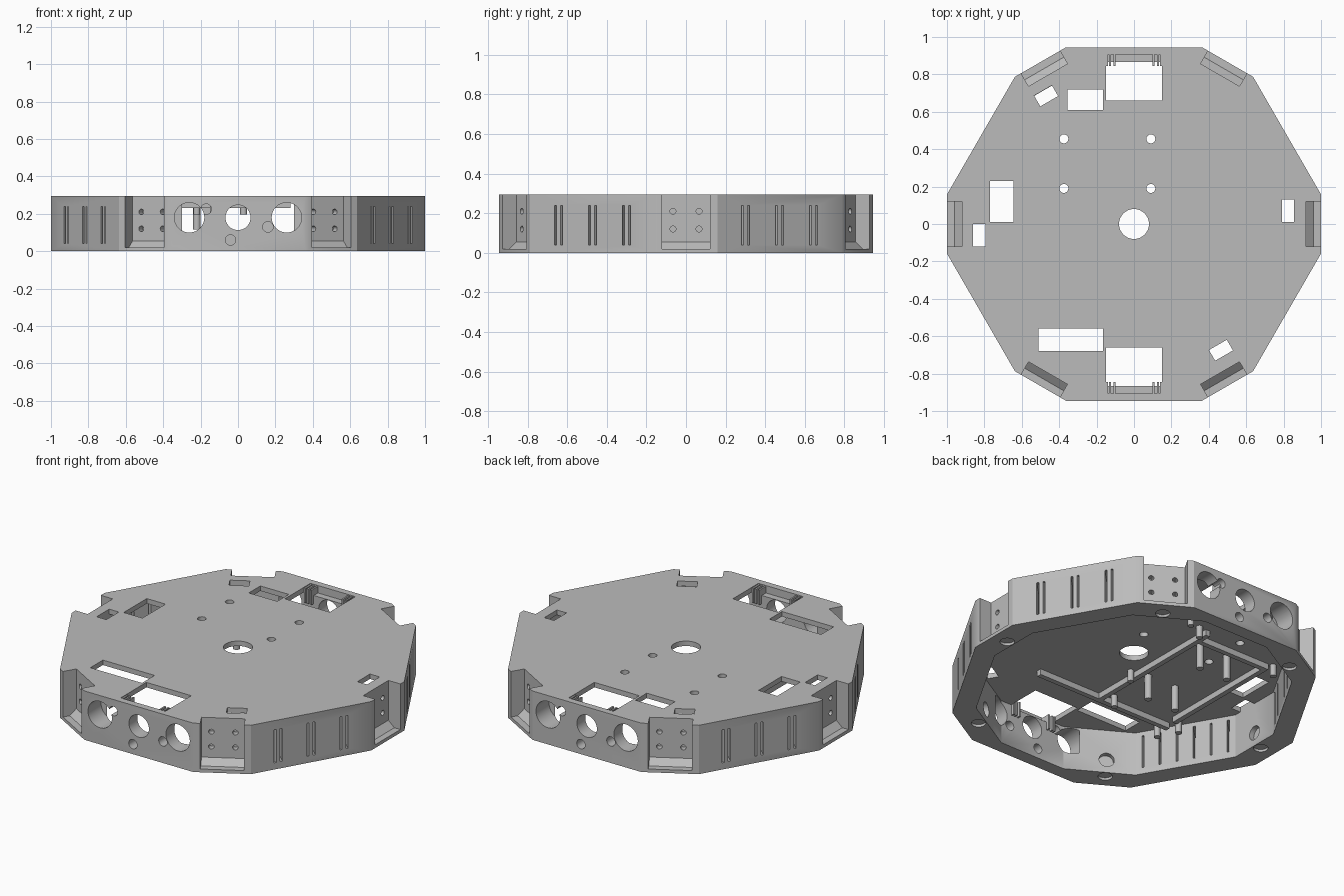
import bpy, bmesh
from math import radians, cos, sin, pi
from mathutils import Matrix, Vector

if "Cube" in bpy.data.objects:
    bpy.data.objects.remove(bpy.data.objects["Cube"], do_unlink=True)

HEIGHT, PLATE = 0.295, 0.265
grey = bpy.data.materials.new("plain grey")
grey.use_nodes = True
grey.diffuse_color = (0.5, 0.5, 0.5, 1)
grey.node_tree.nodes["Principled BSDF"].inputs["Base Color"].default_value = (0.5, 0.5, 0.5, 1)


def box(bm, lo, hi, frame=Matrix()):
    lo, hi = Vector(lo), Vector(hi)
    m = frame @ Matrix.Translation((lo + hi) / 2) @ Matrix.Diagonal((*(hi - lo), 1))
    bmesh.ops.create_cube(bm, size=1, matrix=m)


def rod(bm, centre, radius, depth, frame=Matrix(), axis="Z", sides=40):
    turn = Matrix.Rotation(pi / 2, 4, "Y") if axis == "X" else Matrix()
    bmesh.ops.create_cone(bm, cap_ends=True, segments=sides, radius1=radius, radius2=radius,
                          depth=depth, matrix=frame @ Matrix.Translation(centre) @ turn)


def extrude_profile(bm, points, half_width, frame):
    """Profile in the radial / vertical plane, extruded sideways."""
    verts = [bm.verts.new(frame @ Vector((r, -half_width, z))) for r, z in points]
    face = bm.faces.new(verts)
    ext = bmesh.ops.extrude_face_region(bm, geom=[face])
    moved = [v for v in ext["geom"] if isinstance(v, bmesh.types.BMVert)]
    bmesh.ops.translate(bm, verts=moved, vec=frame.to_3x3() @ Vector((0, 2 * half_width, 0)))


def twelve_sided(bm, short, side, front, z0, z1):
    """Block trimmed by twelve vertical planes."""
    box(bm, (-1.5, -1.5, z0), (1.5, 1.5, z1))
    for i in range(12):
        d = short if i % 2 == 0 else (front if i % 6 == 3 else side)
        n = Vector((cos(i * pi / 6), sin(i * pi / 6), 0))
        geom = bm.verts[:] + bm.edges[:] + bm.faces[:]
        cut = bmesh.ops.bisect_plane(bm, geom=geom, plane_co=n * d, plane_no=n, clear_outer=True)
        edges = [e for e in cut["geom_cut"] if isinstance(e, bmesh.types.BMEdge)]
        bmesh.ops.contextual_create(bm, geom=edges)


def make(name, bm):
    bmesh.ops.recalc_face_normals(bm, faces=bm.faces[:])
    mesh = bpy.data.meshes.new(name)
    bm.to_mesh(mesh)
    bm.free()
    mesh.materials.append(grey)
    ob = bpy.data.objects.new(name, mesh)
    bpy.context.scene.collection.objects.link(ob)
    return ob


def subtract(body, cutter):
    mod = body.modifiers.new("cut", "BOOLEAN")
    mod.operation, mod.solver, mod.use_self = "DIFFERENCE", "EXACT", True
    mod.object = cutter
    bpy.context.view_layer.update()
    graph = bpy.context.evaluated_depsgraph_get()
    mesh = bpy.data.meshes.new_from_object(body.evaluated_get(graph))
    body.modifiers.clear()
    body.data = mesh
    bpy.data.objects.remove(cutter, do_unlink=True)


def spin(degrees):
    return Matrix.Rotation(radians(degrees), 4, "Z")


# Hollow shell, open underneath
bm = bmesh.new()
twelve_sided(bm, 1.0, 0.945, 0.945, 0, HEIGHT)
housing = make("housing", bm)
bm = bmesh.new()
twelve_sided(bm, 0.86, 0.825, 0.865, -0.2, PLATE)
subtract(housing, make("cavity_cutter", bm))

bm = bmesh.new()
# Corner pockets with sloped sill, screw holes and foot recesses
pocket = [(0.92, 0.055), (0.96, 0.02), (1.1, 0.02), (1.1, 0.4), (0.92, 0.4)]
for i in range(6):
    f = spin(60 * i)
    extrude_profile(bm, pocket, 0.12, f)
    for s in (-0.066, 0.066):
        for z in (0.12, 0.21):
            rod(bm, (0.91, s, z), 0.015, 0.06, f, "X", 20)
    rod(bm, (0.905, 0, 0), 0.04, 0.03, f)
    rod(bm, (0.86, 0, 0.08), 0.042, 0.06, f, "X")

# Paired vent slots flaring inward on the four side walls
for a in (30, 150, 210, 330):
    for p in (-0.198, 0, 0.198):
        for s in (-1, 1):
            f = spin(a) @ Matrix.Translation((0.885, p + s * 0.034, 0)) @ spin(-15 * s)
            box(bm, (-0.09, -0.006, 0.04), (0.09, 0.006, 0.24), f)

# Sensor holes and tray openings on front and back
for a in (0, 180):
    f = spin(a)
    for x, z, r in ((-0.26, 0.18, 0.08), (0, 0.18, 0.067), (0.26, 0.18, 0.08),
                    (-0.17, 0.225, 0.028), (-0.04, 0.06, 0.028), (0.16, 0.13, 0.028)):
        rod(bm, (0.9, x, z), r, 0.16, f @ spin(-90), "X")
    box(bm, (-0.15, -0.905, 0.25), (0.15, -0.66, 0.4), f)

# Openings through the top plate
rod(bm, (0, 0, 0.28), 0.08, 0.2)
for x in (-0.375, 0.09):
    for y in (0.19, 0.455):
        rod(bm, (x, y, 0.28), 0.024, 0.2, sides=24)
for x0, y0, x1, y1 in ((-0.355, 0.61, -0.165, 0.72), (-0.77, 0.01, -0.645, 0.23),
                       (-0.86, -0.12, -0.795, 0), (0.79, 0.01, 0.855, 0.13),
                       (-0.51, -0.68, -0.165, -0.56)):
    box(bm, (x0, y0, 0.2), (x1, y1, 0.4))
for x, y in ((-0.47, 0.685), (0.465, -0.675)):
    box(bm, (-0.055, -0.033, 0.2), (0.055, 0.033, 0.4), Matrix.Translation((x, y, 0)) @ spin(30))
subtract(housing, make("detail_cutter", bm))

# Clip fins beside the tray openings
bm = bmesh.new()
for a in (0, 180):
    for x in (-0.145, -0.128, -0.105, 0.105, 0.128, 0.145):
        box(bm, (x - 0.005, -0.91, 0.2), (x + 0.005, -0.845, 0.29), spin(a))
make("tray_clips", bm)

# Locating rails under the plate
bm = bmesh.new()
for x0, y0, x1, y1 in ((-0.165, -0.47, -0.135, 0.45), (-0.64, 0.35, -0.165, 0.38),
                       (-0.64, -0.4, -0.61, 0.35), (-0.64, -0.49, 0.28, -0.46)):
    box(bm, (x0, y0, 0.23), (x1, y1, PLATE + 0.01))
make("underside_rails", bm)

# Mounting posts under the plate
bm = bmesh.new()
for x in (-0.22, -0.41):
    for y in (0.3, -0.14):
        rod(bm, (x, y, 0.195), 0.02, 0.16, sides=24)
for x, y in ((-0.09, 0.45), (-0.11, -0.16), (-0.22, -0.43), (-0.61, -0.53),
             (-0.67, -0.42), (-0.67, 0.385), (0.03, 0.52)):
    rod(bm, (x, y, 0.235), 0.018, 0.08, sides=24)
make("mounting_posts", bm)

for ob in bpy.context.scene.objects:
    if ob.type == "MESH":
        ob.select_set(True)
        bpy.context.view_layer.objects.active = ob
bpy.ops.object.shade_smooth_by_angle(angle=radians(30))
